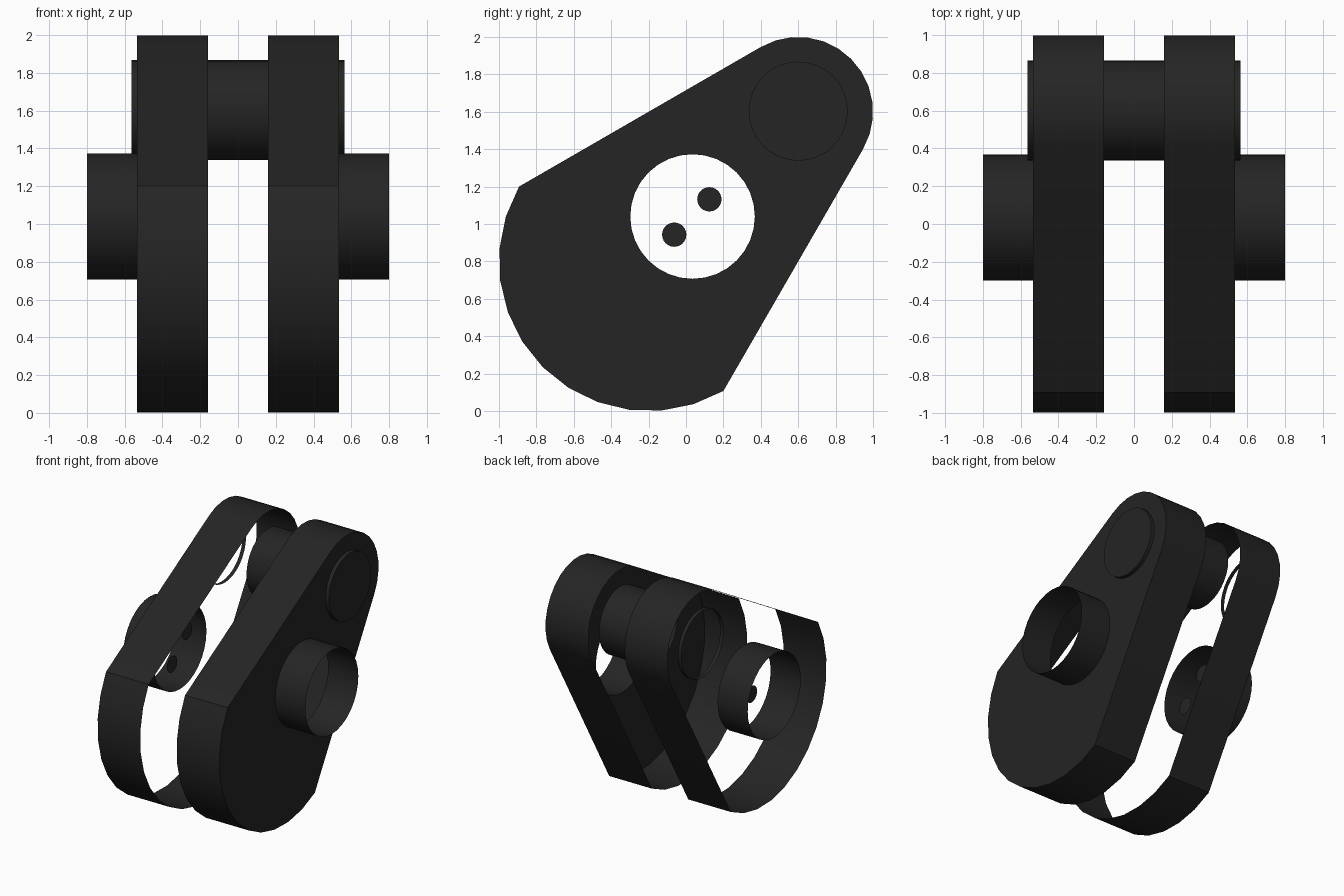
import bpy
import bmesh
import math

cube = bpy.data.objects.get("Cube")
if cube:
    bpy.data.objects.remove(cube, do_unlink=True)

steel = bpy.data.materials.new("dark steel")
COLOUR = (0.018, 0.018, 0.018, 1)
steel.diffuse_color = COLOUR
steel.use_nodes = True
steel.node_tree.nodes["Principled BSDF"].inputs["Base Color"].default_value = COLOUR

WEB_IN, WEB_OUT = 0.16, 0.535
PIN_OUT, JOURNAL_OUT = 0.565, 0.80
MAIN, MAIN_R = (0.035, 1.04), 0.333      # main journal centre (y, z) and radius
PIN, PIN_R = (0.60, 1.603), 0.265        # crank pin


def arc(centre, radius, start, end, steps):
    """Points (y, z) along an arc, angles in degrees."""
    angles = [math.radians(start + (end - start) * i / steps) for i in range(steps + 1)]
    return [(centre[0] + radius * math.cos(a), centre[1] + radius * math.sin(a)) for a in angles]


def circle(centre, radius, steps=32):
    return arc(centre, radius, 0, 360, steps)[:-1]


def loop(bm, points, x):
    verts = [bm.verts.new((x, y, z)) for y, z in points]
    edges = [bm.edges.new((v, verts[i - 1])) for i, v in enumerate(verts)]
    return verts, edges


def wall(bm, points, x0, x1):
    """Open band sweeping a closed outline from x0 to x1 (x0 < x1)."""
    a, _ = loop(bm, points, x0)
    b, _ = loop(bm, points, x1)
    for i in range(len(a)):
        bm.faces.new((a[i - 1], a[i], b[i], b[i - 1]))


def plate(bm, outline, x, hole=None):
    """Flat face across x, optionally pierced."""
    edges = loop(bm, outline, x)[1]
    if hole:
        edges += loop(bm, hole, x)[1]
    bmesh.ops.triangle_fill(bm, use_beauty=True, use_dissolve=False,
                            edges=edges, normal=(1, 0, 0))


def finish(bm, name):
    bmesh.ops.remove_doubles(bm, verts=bm.verts[:], dist=0.0005)
    bmesh.ops.recalc_face_normals(bm, faces=bm.faces[:])
    mesh = bpy.data.meshes.new(name)
    bm.to_mesh(mesh)
    bm.free()
    mesh.materials.append(steel)
    obj = bpy.data.objects.new(name, mesh)
    bpy.context.collection.objects.link(obj)
    bpy.ops.object.select_all(action="DESELECT")
    obj.select_set(True)
    bpy.context.view_layer.objects.active = obj
    bpy.ops.object.shade_smooth_by_angle(angle=math.radians(25))
    return obj


# Teardrop outline of a web: broad counterweight arc and narrow pin arc
web = arc((-0.2, 0.8), 0.8, 150, 300, 12) + arc((0.6, 1.6), 0.4, -30, 120, 12)
main_ring = circle(MAIN, MAIN_R)
pin_ring = circle(PIN, PIN_R)

for side, s in (("left", 1), ("right", -1)):
    # Web rim, with its pierced cheek on the left web only
    bm = bmesh.new()
    wall(bm, web, *sorted((s * WEB_IN, s * WEB_OUT)))
    if s > 0:
        plate(bm, web, WEB_OUT, main_ring)
    finish(bm, side + "_web")

    # Hollow main journal
    bm = bmesh.new()
    wall(bm, main_ring, *sorted((s * WEB_OUT, s * JOURNAL_OUT)))
    finish(bm, side + "_main_journal")

    # Protruding pin end, closed on the left
    bm = bmesh.new()
    wall(bm, pin_ring, *sorted((s * WEB_OUT, s * PIN_OUT)))
    if s > 0:
        plate(bm, pin_ring, PIN_OUT)
    finish(bm, side + "_pin_end")

# Crank pin between the webs
bm = bmesh.new()
wall(bm, pin_ring, -WEB_IN, WEB_IN)
finish(bm, "crank_pin")

# Two small discs inside the right journal
for name, centre in (("upper_disc", (0.125, 1.132)), ("lower_disc", (-0.063, 0.943))):
    bm = bmesh.new()
    plate(bm, circle(centre, 0.065, 24), -WEB_OUT)
    finish(bm, name)
